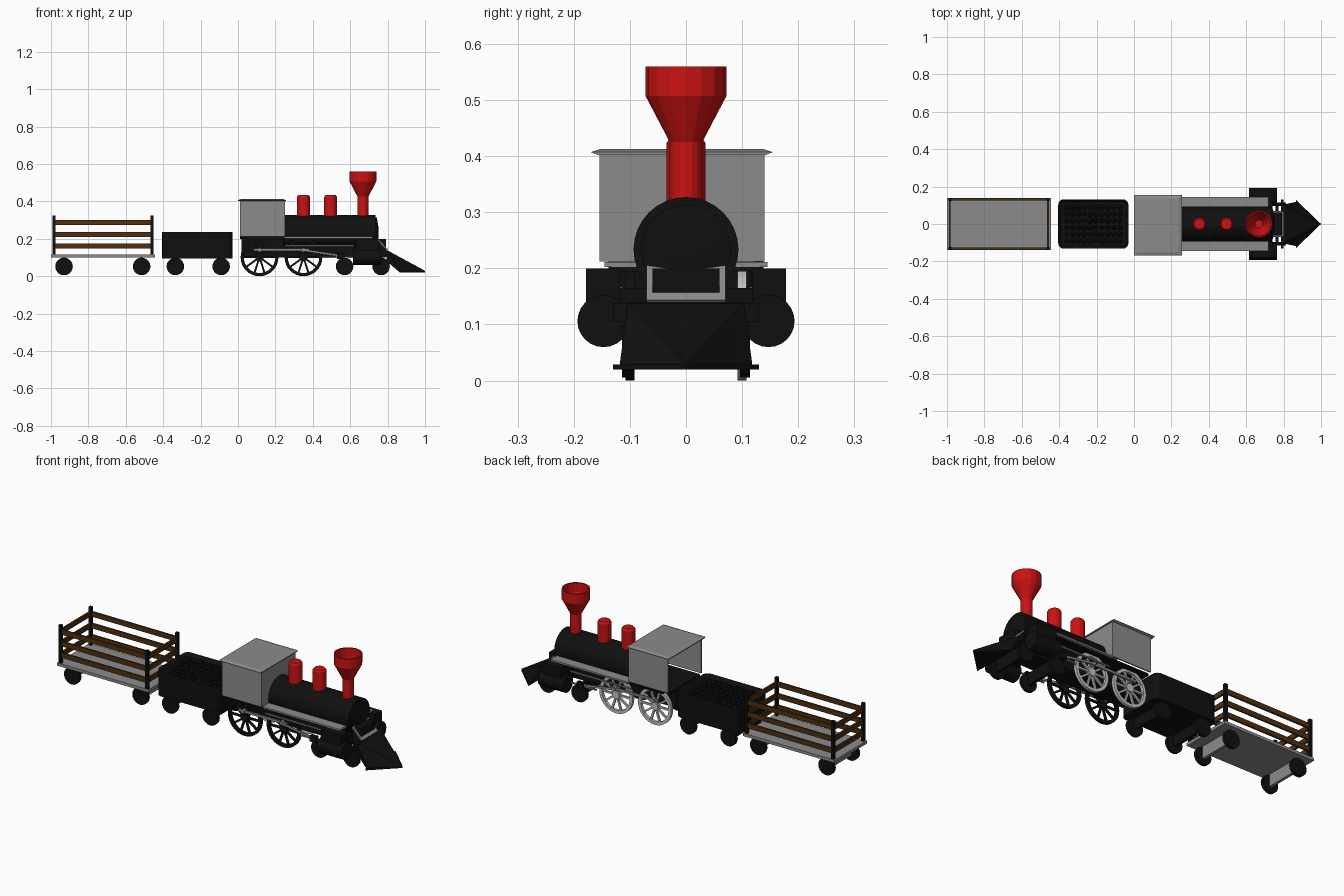
import bpy, bmesh, math, random
from mathutils import Matrix, Vector

if "Cube" in bpy.data.objects:
    bpy.data.objects.remove(bpy.data.objects["Cube"])

random.seed(3)


def material(name, rgb):
    m = bpy.data.materials.new(name)
    m.diffuse_color = (*rgb, 1)
    m.use_nodes = True
    m.node_tree.nodes["Principled BSDF"].inputs["Base Color"].default_value = m.diffuse_color
    return m


BLACK = material("black_iron", (0.005, 0.005, 0.005))
GREY = material("grey_paint", (0.26, 0.26, 0.26))
SILVER = material("bright_steel", (0.55, 0.55, 0.55))
RED = material("red_paint", (0.6, 0.006, 0.006))
BROWN = material("brown_wood", (0.075, 0.028, 0.006))


def finish(name, bm, mat):
    bmesh.ops.recalc_face_normals(bm, faces=bm.faces)
    me = bpy.data.meshes.new(name)
    bm.to_mesh(me)
    bm.free()
    me.materials.append(mat)
    ob = bpy.data.objects.new(name, me)
    bpy.context.collection.objects.link(ob)
    return ob


def add_box(bm, x, y, z):
    size = [b - a for a, b in (x, y, z)]
    mid = [(a + b) / 2 for a, b in (x, y, z)]
    m = Matrix.Translation(mid) @ Matrix.Diagonal((*size, 1))
    return bmesh.ops.create_cube(bm, size=1, matrix=m)["verts"]


def box(name, x, y, z, mat):
    bm = bmesh.new()
    add_box(bm, x, y, z)
    return finish(name, bm, mat)


def add_lathe(bm, profile, sides, matrix):
    # profile of (radius, height) points spun around the local z axis
    rings = []
    for r, h in profile:
        n = 1 if r == 0 else sides
        rings.append([bm.verts.new(matrix @ Vector((r * math.cos(math.tau * i / sides),
                      r * math.sin(math.tau * i / sides), h))) for i in range(n)])
    for a, b in zip(rings, rings[1:]):
        for i in range(sides):
            j = (i + 1) % sides
            f = [a[i % len(a)], a[j % len(a)], b[j % len(b)], b[i % len(b)]]
            bm.faces.new(list(dict.fromkeys(f)))


def lathe(name, profile, sides, loc, axis, mat, smooth=False):
    rot = {"x": Matrix.Rotation(math.pi / 2, 4, "Y"),
           "y": Matrix.Rotation(-math.pi / 2, 4, "X"), "z": Matrix()}[axis]
    bm = bmesh.new()
    add_lathe(bm, profile, sides, Matrix.Translation(loc) @ rot)
    ob = finish(name, bm, mat)
    if smooth:
        bpy.context.view_layer.objects.active = ob
        ob.select_set(True)
        bpy.ops.object.shade_smooth_by_angle(angle=math.radians(30))
        ob.select_set(False)
    return ob


def disc(r, a, b):
    return [(0, a), (r, a), (r, b), (0, b)]


def prism(name, outline, y0, y1, mat):
    # xz outline extruded along y
    bm = bmesh.new()
    f = bm.faces.new([bm.verts.new((x, y0, z)) for x, z in outline])
    new = bmesh.ops.extrude_face_region(bm, geom=[f])["geom"]
    bmesh.ops.translate(bm, vec=(0, y1 - y0, 0), verts=[v for v in new if isinstance(v, bmesh.types.BMVert)])
    return finish(name, bm, mat)


def small_wheels(prefix, xs, mat):
    # plain disc wheels with a cross plate carrying each axle
    for x in xs:
        for s in (-1, 1):
            lathe(prefix + "_wheel", disc(0.047, -0.009, 0.009), 20, (x, s * 0.105, 0.052), "y", BLACK)
        box(prefix + "_axle_plate", (x - 0.008, x + 0.008), (-0.096, 0.096), (0.035, 0.1), mat)


# --- stake wagon ---
box("wagon_floor", (-1, -0.445), (-0.14, 0.14), (0.1, 0.116), GREY)
small_wheels("wagon", (-0.93, -0.515), GREY)
for x in (-0.985, -0.459):
    for y in (-0.13, 0.13):
        box("wagon_post", (x - 0.008, x + 0.008), (y - 0.008, y + 0.008), (0.116, 0.325), BLACK)
for z in (0.147, 0.21, 0.274):
    for y in (-0.13, 0.13):
        box("wagon_side_slat", (-0.985, -0.459), (y - 0.005, y + 0.005), (z, z + 0.027), BROWN)
    for x in (-0.985, -0.459):
        box("wagon_end_slat", (x - 0.005, x + 0.005), (-0.13, 0.13), (z, z + 0.027), BROWN)

# --- tender with rounded corners and sunken coal bed ---
bm = bmesh.new()
add_box(bm, (-0.405, -0.03), (-0.132, 0.132), (0.095, 0.235))
corners = [e for e in bm.edges if abs(e.verts[0].co.z - e.verts[1].co.z) > 0.1]
bmesh.ops.bevel(bm, geom=corners, offset=0.03, segments=4, profile=0.5, affect="EDGES")
top = max(bm.faces, key=lambda f: f.calc_center_median().z)
bmesh.ops.inset_region(bm, faces=[top], thickness=0.014)
bmesh.ops.translate(bm, vec=(0, 0, -0.02), verts=top.verts)
finish("tender_body", bm, BLACK)
bm = bmesh.new()
for i in range(10):
    for j in range(6):
        p = Vector((-0.36 + i * 0.0315, -0.09 + j * 0.036, 0.213 + random.uniform(-0.003, 0.003)))
        m = Matrix.Translation(p) @ Matrix.Rotation(random.random() * 3, 4, "Z")
        bmesh.ops.create_icosphere(bm, subdivisions=1, radius=random.uniform(0.013, 0.02), matrix=m)
finish("coal", bm, BLACK)
small_wheels("tender", (-0.335, -0.09), BLACK)

# --- boiler, smokebox door and frame ---
lathe("boiler", disc(0.0935, 0.24, 0.735), 32, (0, 0, 0.2335), "x", BLACK, True)
lathe("smokebox_door", [(0.08, 0.735), (0.08, 0.742), (0.035, 0.75), (0, 0.75)], 32,
      (0, 0, 0.2335), "x", BLACK, True)
box("engine_frame", (0.02, 0.79), (-0.06, 0.06), (0.1, 0.2), BLACK)

# --- cab, open at the back ---
CY = -0.0075
for s in (-1, 1):
    y = CY + s * 0.1435
    box("cab_side", (0.012, 0.25), (y - 0.0035, y + 0.0035), (0.212, 0.404), GREY)
box("cab_front", (0.243, 0.25), (CY - 0.145, CY + 0.145), (0.212, 0.404), GREY)
box("cab_floor", (0.012, 0.25), (CY - 0.13, CY + 0.13), (0.2, 0.212), BLACK)
bm = bmesh.new()
for v in add_box(bm, (0, 0.256), (CY - 0.162, CY + 0.162), (0.402, 0.407)):
    if v.co.z < 0.404:
        v.co.y += 0.012 * (1 if v.co.y < CY else -1)
roof_top = max(bm.faces, key=lambda f: f.calc_center_median().z)
bmesh.ops.inset_region(bm, faces=[roof_top], thickness=0.025, depth=0.006)
finish("cab_roof", bm, GREY)

# --- chimney and domes ---
lathe("chimney", [(0.029, 0.31), (0.029, 0.425), (0.072, 0.507), (0.072, 0.56), (0.064, 0.56),
                  (0.062, 0.51), (0.022, 0.43), (0, 0.43)], 16, (0.668, 0, 0), "z", RED)
for x in (0.35, 0.495):
    lathe("dome", [(0.035, 0.3), (0.035, 0.423), (0.028, 0.433), (0, 0.433)], 16, (x, 0, 0), "z", RED)

# --- running gear on both sides ---
for s in (-1, 1):
    ys = sorted((s * 0.08, s * 0.145))
    box("running_board", (0.25, 0.72), ys, (0.202, 0.211), GREY)
    box("board_edge", (0.05, 0.72), sorted((s * 0.06, s * 0.132)), (0.194, 0.202), BLACK)
    # spoked driving wheels
    for x in (0.115, 0.35):
        bm = bmesh.new()
        c = Matrix.Translation((x, s * 0.1, 0.101))
        m = c @ Matrix.Rotation(-math.pi / 2, 4, "X")
        add_lathe(bm, [(0.084, -0.008), (0.101, -0.008), (0.101, 0.008), (0.084, 0.008), (0.084, -0.008)], 32, m)
        add_lathe(bm, disc(0.022, -0.011, 0.011), 16, m)
        for k in range(10):
            spoke = add_box(bm, (0.015, 0.088), (-0.005, 0.005), (-0.005, 0.005))
            bmesh.ops.transform(bm, verts=spoke, matrix=c @ Matrix.Rotation(math.tau * k / 10, 4, "Y"))
        finish("driving_wheel", bm, SILVER if s > 0 else BLACK)
    for x in (0.115, 0.35):
        lathe("crank_pin", disc(0.011, -0.01, 0.01), 12, (x, s * 0.116, 0.14), "y", GREY)
    rod_y = sorted((s * 0.113, s * 0.121))
    box("coupling_rod", (0.085, 0.38), rod_y, (0.134, 0.147), GREY)
    prism("main_rod", [(0.34, 0.135), (0.34, 0.147), (0.56, 0.113), (0.56, 0.101)],
          s * 0.122, s * 0.128, GREY)
    for z in (0.16, 0.098):
        box("slide_bar", (0.25 if z > 0.12 else 0.46, 0.62), rod_y, (z, z + 0.007), GREY)
    box("crosshead", (0.53, 0.57), sorted((s * 0.115, s * 0.135)), (0.092, 0.125), BLACK)
    # steam cylinder and valve chest
    lathe("cylinder", disc(0.0465, 0.615, 0.765), 24, (0, s * 0.147, 0.106), "x", BLACK, True)
    box("valve_chest", (0.63, 0.75), sorted((s * 0.118, s * 0.178)), (0.12, 0.2), BLACK)
    box("chest_bracket", (0.64, 0.74), sorted((s * 0.05, s * 0.12)), (0.11, 0.165), BLACK)
small_wheels("leading", (0.57, 0.765), BLACK)

# --- front apron, buffer beam and pilot ---
prism("front_apron", [(0.738, 0.2), (0.742, 0.206), (0.803, 0.144), (0.796, 0.138)], -0.07, 0.07, GREY)
box("buffer_beam", (0.785, 0.8), (-0.13, 0.13), (0.105, 0.138), BLACK)
bm = bmesh.new()
for y in (-1, 1):
    for p in ((0.795, 0.103 * y, 0.14), (0.795, 0.1 * y, 0.08), (0.865, 0.118 * y, 0.02), (0.865, 0.118 * y, 0.03)):
        bm.verts.new(p)
for z in (0.02, 0.03):
    bm.verts.new((0.998, 0, z))
bmesh.ops.convex_hull(bm, input=bm.verts)
finish("pilot", bm, BLACK)
bm = bmesh.new()
foot = bm.faces.new([bm.verts.new(p) for p in ((0.865, -0.13, 0.02), (1, 0, 0.02), (0.865, 0.13, 0.02))])
new = bmesh.ops.extrude_face_region(bm, geom=[foot])["geom"]
bmesh.ops.translate(bm, vec=(0, 0, 0.009), verts=[v for v in new if isinstance(v, bmesh.types.BMVert)])
finish("pilot_foot", bm, BLACK)
